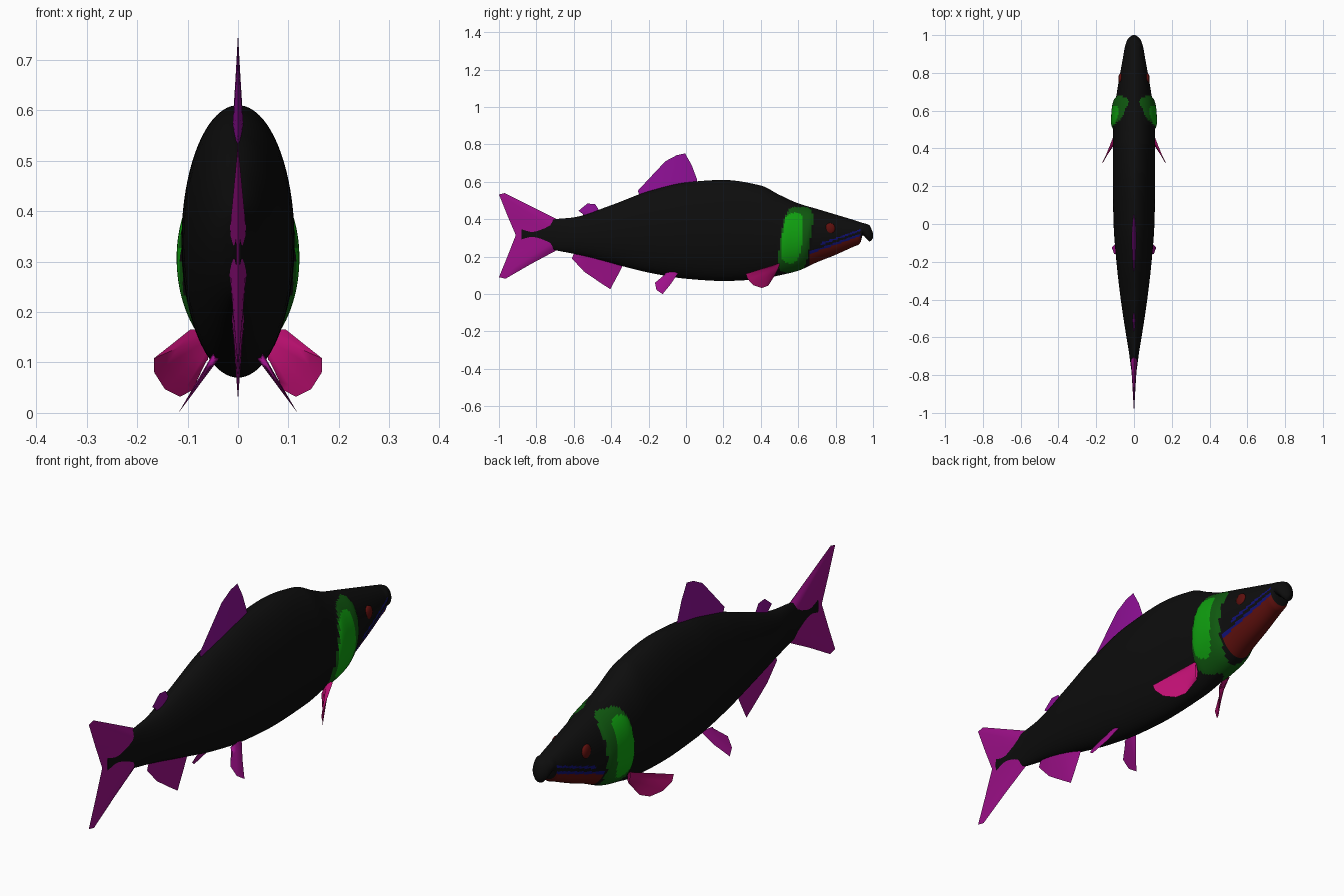
import bpy, bmesh, math
from mathutils import Vector

cube = bpy.data.objects.get("Cube")
if cube:
    bpy.data.objects.remove(cube, do_unlink=True)


def material(name, r, g, b):
    mat = bpy.data.materials.new(name)
    mat.use_nodes = True
    mat.diffuse_color = (r, g, b, 1)
    shader = next(n for n in mat.node_tree.nodes if n.type == 'BSDF_PRINCIPLED')
    shader.inputs["Base Color"].default_value = (r, g, b, 1)
    return mat


black = material("black skin", .004, .004, .004)
dark_green = material("dark green gill edge", .005, .1, .005)
green = material("bright green gill", .005, .35, .005)
red = material("dark red", .11, .005, .004)
blue = material("deep blue mouth", .005, .005, .17)
purple = material("purple fin", .27, .005, .3)
magenta = material("magenta fin", .34, .005, .25)
pink = material("pink fin", .52, .005, .17)


def finish(name, bm, mats, angle=40, mirror=False):
    bmesh.ops.remove_doubles(bm, verts=bm.verts, dist=1e-5)
    bmesh.ops.recalc_face_normals(bm, faces=bm.faces)
    mesh = bpy.data.meshes.new(name)
    bm.to_mesh(mesh)
    bm.free()
    obj = bpy.data.objects.new(name, mesh)
    bpy.context.collection.objects.link(obj)
    for mat in mats:
        mesh.materials.append(mat)
    if mirror:
        obj.modifiers.new("both sides", 'MIRROR')
    bpy.ops.object.select_all(action='DESELECT')
    obj.select_set(True)
    bpy.context.view_layer.objects.active = obj
    bpy.ops.object.shade_smooth_by_angle(angle=math.radians(angle))
    return obj


# Body stations: y, back height, belly height, half width
STATIONS = [
    (-.88, .355, .285, .006), (-.7, .4, .235, .024), (-.6, .41, .215, .04),
    (-.4, .475, .165, .07), (-.2, .55, .115, .093), (0, .597, .082, .108),
    (.2, .61, .07, .112), (.4, .58, .08, .112), (.5, .53, .1, .11),
    (.6, .485, .125, .105), (.7, .455, .17, .09), (.8, .425, .21, .073),
    (.9, .395, .255, .055), (.93, .385, .268, .05), (.945, .38, .315, .046),
    (.965, .375, .295, .04), (.985, .365, .28, .03), (1, .325, .3, .008)]


def tangent(i, k):
    if i == 0 or i == len(STATIONS) - 1:
        return 0
    prev, here, after = STATIONS[i - 1:i + 2]
    a = (here[k] - prev[k]) / (here[0] - prev[0])
    b = (after[k] - here[k]) / (after[0] - here[0])
    return 2 * a * b / (a + b) if a * b > 0 else 0


def station(y):
    """Smooth back, belly and half width at y, without overshoot."""
    i = max(j for j in range(len(STATIONS) - 1) if STATIONS[j][0] <= y or j == 0)
    p, q = STATIONS[i], STATIONS[i + 1]
    h = q[0] - p[0]
    t = (y - p[0]) / h
    return [(1 + 2 * t) * (1 - t) ** 2 * p[k] + t * (1 - t) ** 2 * h * tangent(i, k)
            + t * t * (3 - 2 * t) * q[k] + t * t * (t - 1) * h * tangent(i + 1, k)
            for k in (1, 2, 3)]


def gill(y, z):
    """Below one inside the leaning gill cover."""
    return abs((y - .585 - .15 * (z - .29)) / .08) ** 4 + abs((z - .29) / .175) ** 4


def skin(y, z):
    """Material slot of the body skin."""
    if abs((y - .568 - .1 * (z - .3)) / .055) ** 3 + abs((z - .3) / .135) ** 3 < 1:
        return 2
    if gill(y, z) < 1:
        return 1
    lip = .222 + (y - .68) * .35
    if .665 < y < .937:
        if z < lip:
            return 3
        if z < lip + .012 or (y > .72 and lip + .026 < z < lip + .036):
            return 4
    return 0


# Body with gill covers, jaw and hooked snout
SIDES, RINGS = 96, 200
bm = bmesh.new()
rings = []
for i in range(RINGS + 1):
    y = -.88 + 1.88 * i / RINGS
    top, low, wide = station(y)
    ring = []
    for j in range(SIDES):
        a = math.tau * j / SIDES
        z = (top + low) / 2 + (top - low) / 2 * math.cos(a)
        bulge = .014 * max(0, 1 - gill(y, z)) ** .5
        x = (wide + bulge) * math.sin(a)
        ring.append(bm.verts.new((x, y, z)))
    rings.append(ring)
for r, s in zip(rings, rings[1:]):
    for j in range(SIDES):
        k = (j + 1) % SIDES
        face = bm.faces.new((r[j], r[k], s[k], s[j]))
        c = face.calc_center_median()
        face.material_index = skin(c.y, c.z)
bm.faces.new(rings[0])
bm.faces.new(rings[-1])
finish("body", bm, [black, dark_green, green, red, blue], 60)

# Eyes
bm = bmesh.new()
bmesh.ops.create_uvsphere(bm, u_segments=20, v_segments=12, radius=1)
bmesh.ops.scale(bm, vec=(.013, .028, .03), verts=bm.verts)
bmesh.ops.translate(bm, vec=(.07, .77, .35), verts=bm.verts)
finish("eyes", bm, [red], mirror=True)


def fin(name, mat, outline, root_a, root_b, thick, normal=(1, 0, 0), mirror=False):
    """Blade from a root line to an outline, thick at the root, sharp at the rim."""
    bm = bmesh.new()
    n = Vector(normal).normalized()
    pts = [Vector(p) if len(p) == 3 else Vector((0, *p)) for p in outline]
    a, b = [Vector(p) if len(p) == 3 else Vector((0, *p)) for p in (root_a, root_b)]
    rows, last = 4, len(pts) - 1
    for side in (1, -1):
        grid = []
        for i, tip in enumerate(pts):
            u = i / last
            root = a.lerp(b, u)
            full = thick * math.sin(math.pi * u) ** .5 if 0 < i < last else 0
            grid.append([bm.verts.new(root.lerp(tip, s / rows)
                                      + n * side * full * (1 - s / rows))
                         for s in range(rows + 1)])
        for g, h in zip(grid, grid[1:]):
            for s in range(rows):
                bm.faces.new((g[s], g[s + 1], h[s + 1], h[s]))
    return finish(name, bm, [mat], 50, mirror)


# Fins on the centre line
fin("dorsal_fin", purple,
    [(.06, .61), (.03, .69), (-.005, .752), (-.05, .742), (-.11, .71),
     (-.19, .625), (-.258, .552), (-.25, .53)], (.06, .58), (-.25, .52), .012)
fin("adipose_fin", purple,
    [(-.46, .44), (-.485, .48), (-.527, .484), (-.575, .445), (-.55, .43)],
    (-.46, .43), (-.55, .41), .009)
fin("anal_fin", magenta,
    [(-.335, .16), (-.365, .1), (-.405, .026), (-.46, .062), (-.545, .12),
     (-.61, .19), (-.6, .215)], (-.33, .2), (-.6, .23), .015)
fin("tail_fin", magenta,
    [(-.69, .4), (-.83, .47), (-.97, .54), (-1, .532), (-.955, .42), (-.91, .315),
     (-.955, .2), (-1, .09), (-.965, .082), (-.83, .16), (-.69, .235)],
    (-.69, .39), (-.69, .245), .02)

# Paired fins, mirrored
fin("pelvic_fins", magenta,
    [(.045, -.04, .115), (.077, -.08, .055), (.118, -.125, 0), (.105, -.158, .022),
     (.08, -.166, .06), (.055, -.115, .09)],
    (.04, -.04, .118), (.045, -.115, .11), .008, (.84, 0, .55), True)
fin("pectoral_fins", pink,
    [(.095, .5, .165), (.13, .41, .137), (.167, .32, .108), (.166, .33, .08),
     (.145, .36, .047), (.115, .405, .032), (.09, .44, .045), (.065, .475, .1)],
    (.085, .5, .165), (.06, .475, .105), .009, (.85, .45, -.2), True)
